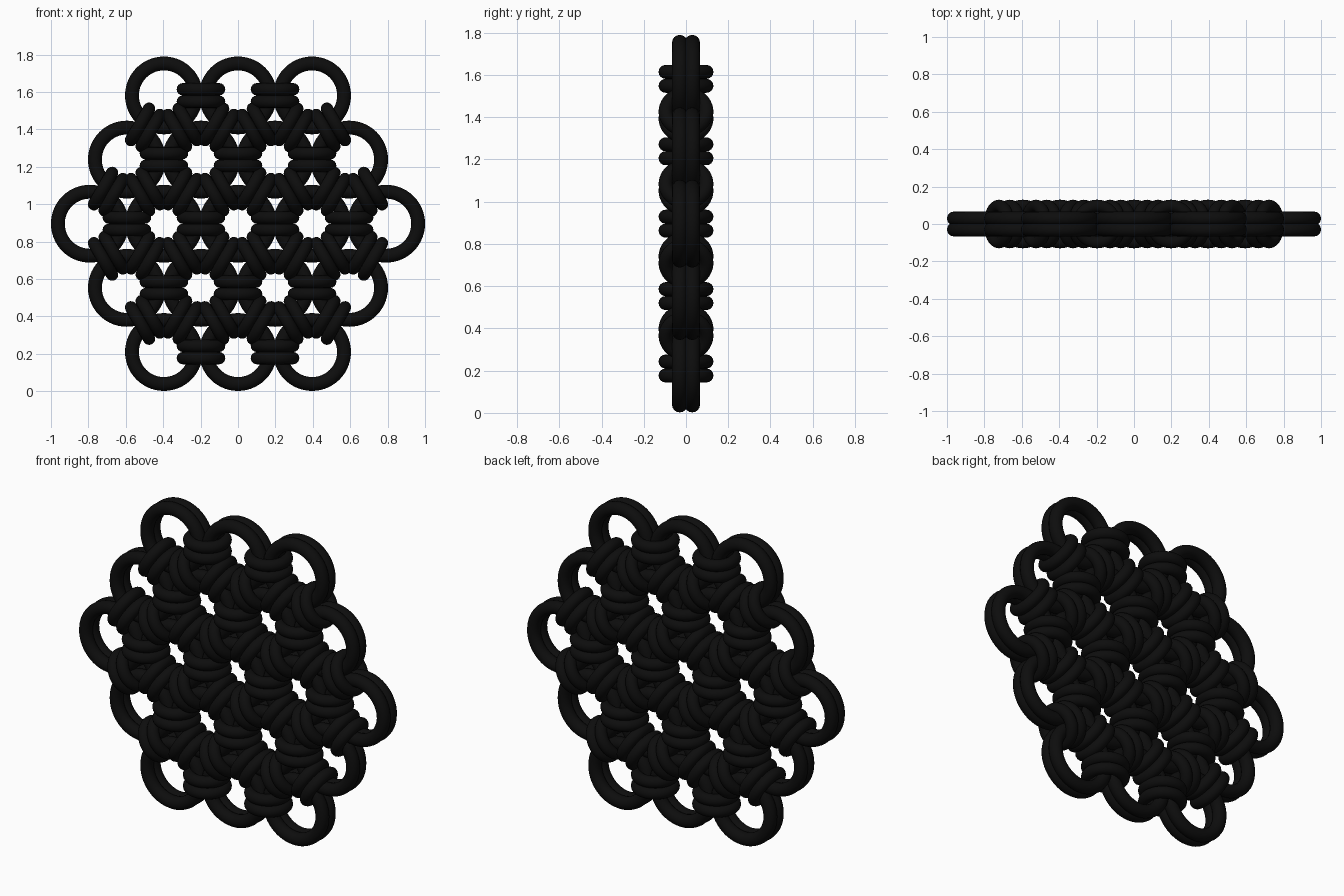
import bpy, bmesh, math
from mathutils import Matrix, Vector

if "Cube" in bpy.data.objects:
    bpy.data.objects.remove(bpy.data.objects["Cube"])

S = 0.396            # spacing of the large rings
ZC = 0.896           # height of the sheet centre

black = bpy.data.materials.new("black_metal")
black.diffuse_color = (0.004, 0.004, 0.004, 1)
black.use_nodes = True
black.node_tree.nodes["Principled BSDF"].inputs["Base Color"].default_value = black.diffuse_color


def torus_mesh(name, major, minor, seg, sides):
    # ring lying around the local z axis
    bm = bmesh.new()
    loops = []
    for i in range(seg):
        a = 2 * math.pi * i / seg
        loop = []
        for j in range(sides):
            b = 2 * math.pi * j / sides
            r = major + minor * math.cos(b)
            loop.append(bm.verts.new((r * math.cos(a), r * math.sin(a), minor * math.sin(b))))
        loops.append(loop)
    for i in range(seg):
        p, q = loops[i], loops[(i + 1) % seg]
        for j in range(sides):
            k = (j + 1) % sides
            bm.faces.new((p[j], q[j], q[k], p[k])).smooth = True
    me = bpy.data.meshes.new(name)
    bm.to_mesh(me)
    bm.free()
    me.materials.append(black)
    return me


def ring_pair(name, mesh, centre, axis, offset):
    rot = Vector((0, 0, 1)).rotation_difference(axis).to_matrix().to_4x4()
    for s in (-1, 1):
        ob = bpy.data.objects.new(name, mesh)
        ob.matrix_world = Matrix.Translation(centre + axis * offset * s) @ rot
        bpy.context.collection.objects.link(ob)


large = torus_mesh("large_ring", 0.171, 0.037, 56, 16)
small = torus_mesh("connector_ring", 0.097, 0.033, 40, 16)

# hexagonal sheet of doubled large rings
centres = []
for row in range(-2, 3):
    n = 5 - abs(row)
    for i in range(n):
        centres.append(Vector(((i - (n - 1) / 2) * S, 0, ZC + row * S * math.sqrt(3) / 2)))
for c in centres:
    ring_pair("large_ring", large, c, Vector((0, 1, 0)), 0.0295)

# doubled connector rings between every pair of neighbours
for i, a in enumerate(centres):
    for b in centres[i + 1:]:
        if (b - a).length < S * 1.1:
            d = (b - a).normalized()
            ring_pair("connector_ring", small, (a + b) / 2, Vector((-d.z, 0, d.x)), 0.033)
